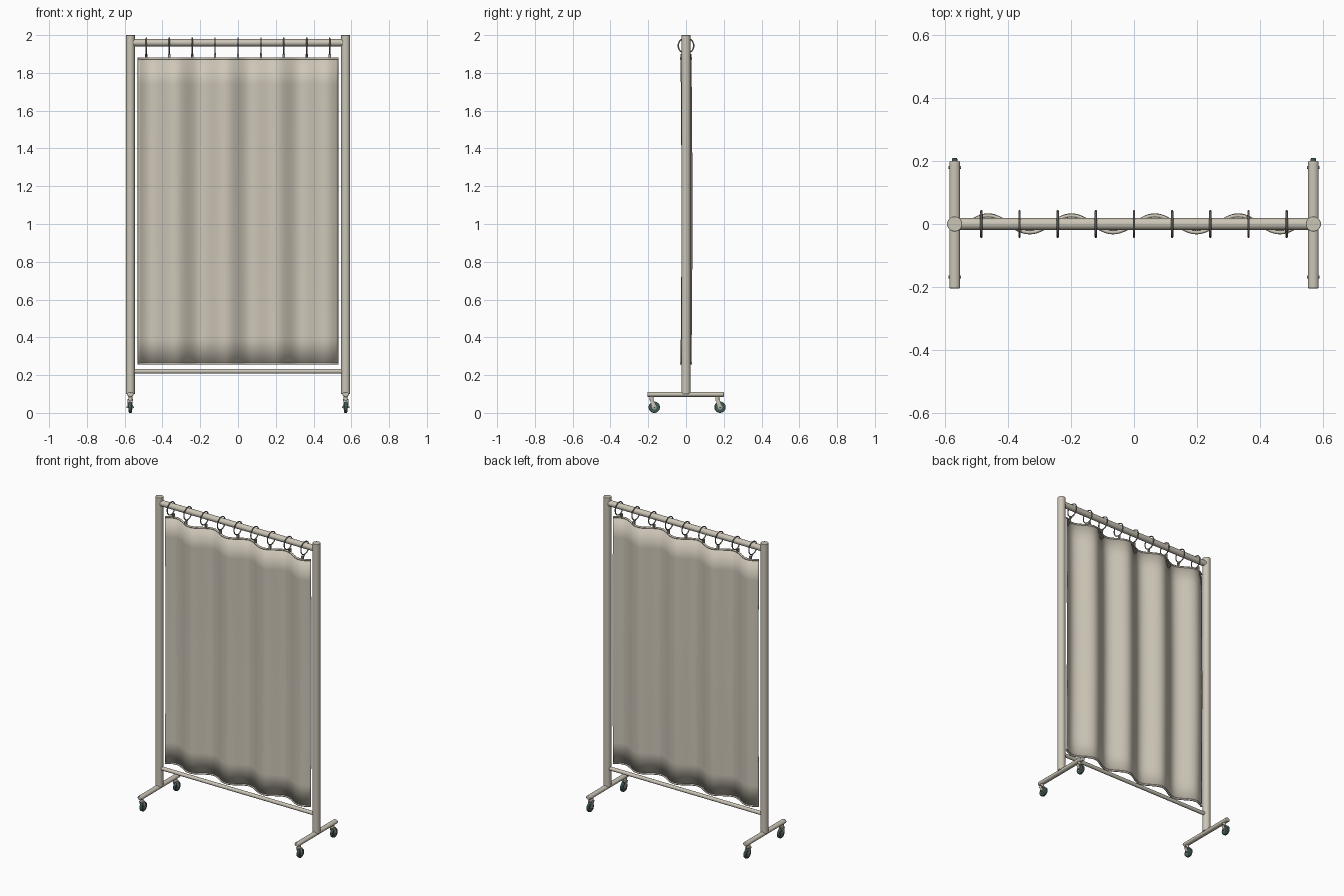
import bpy, bmesh, math
from mathutils import Vector

cube = bpy.data.objects.get("Cube")
if cube:
    bpy.data.objects.remove(cube, do_unlink=True)


def material(name, rgb, metallic=0.0):
    m = bpy.data.materials.new(name)
    m.use_nodes = True
    m.diffuse_color = (*rgb, 1)
    bsdf = m.node_tree.nodes["Principled BSDF"]
    bsdf.inputs["Base Color"].default_value = (*rgb, 1)
    bsdf.inputs["Roughness"].default_value = 0.6
    return m


FRAME = material("warm grey paint", (0.60, 0.56, 0.47))
CLOTH = material("beige cloth", (0.62, 0.57, 0.48))
STEEL = material("grey steel", (0.33, 0.32, 0.29))
RUBBER = material("dark green rubber", (0.05, 0.10, 0.085))


def finish(obj, name, mat, angle=40):
    obj.name = name
    obj.data.materials.append(mat)
    bpy.ops.object.select_all(action='DESELECT')
    obj.select_set(True)
    bpy.context.view_layer.objects.active = obj
    bpy.ops.object.shade_smooth_by_angle(angle=math.radians(angle))
    return obj


def rod(name, a, b, radius, mat, sides=24, bevel=0.0):
    a, b = Vector(a), Vector(b)
    bpy.ops.mesh.primitive_cylinder_add(vertices=sides, radius=radius,
                                        depth=(b - a).length, location=(a + b) / 2)
    obj = bpy.context.object
    obj.rotation_euler = (b - a).to_track_quat('Z', 'Y').to_euler()
    if bevel:
        mod = obj.modifiers.new("Rounded rim", 'BEVEL')
        mod.width, mod.segments = bevel, 2
    return finish(obj, name, mat)


def ring(name, centre, major, minor, mat, sides=32):
    bpy.ops.mesh.primitive_torus_add(location=centre, rotation=(0, math.pi / 2, 0),
                                     major_radius=major, minor_radius=minor,
                                     major_segments=sides, minor_segments=8)
    return finish(bpy.context.object, name, mat)


def box(name, centre, size, mat, tilt=0.0):
    bpy.ops.mesh.primitive_cube_add(size=1, location=centre, rotation=(tilt, 0, 0))
    obj = bpy.context.object
    obj.scale = size
    return finish(obj, name, mat)


def fold(x, t):
    """Depth of the cloth at width x and height fraction t."""
    return 0.027 * math.sin(8 * math.pi * x / (2 * HALF)) + 0.005 * math.sin(math.pi * t)


HALF, LOW, HIGH = 0.53, 0.262, 1.876

# Hanging cloth: a folded sheet with thickness
cols, rows = 96, 12
bm = bmesh.new()
grid = []
for j in range(rows + 1):
    t = j / rows
    xs = [HALF * (2 * i / cols - 1) for i in range(cols + 1)]
    grid.append([bm.verts.new((x, fold(x, t), LOW + t * (HIGH - LOW))) for x in xs])
for low, high in zip(grid, grid[1:]):
    for i in range(cols):
        bm.faces.new((low[i], low[i + 1], high[i + 1], high[i]))
mesh = bpy.data.meshes.new("curtain")
bm.to_mesh(mesh)
bm.free()
curtain = bpy.data.objects.new("curtain", mesh)
bpy.context.collection.objects.link(curtain)
solid = curtain.modifiers.new("Cloth thickness", 'SOLIDIFY')
solid.thickness, solid.offset = 0.004, 0
finish(curtain, "curtain", CLOTH)

# Rolled hems along the top and bottom of the cloth
for label, z, t in (("top", HIGH, 1), ("bottom", LOW, 0)):
    curve = bpy.data.curves.new(label + "_hem", 'CURVE')
    curve.dimensions = '3D'
    curve.bevel_depth, curve.bevel_resolution = 0.006, 2
    curve.use_fill_caps = True
    line = curve.splines.new('POLY')
    line.points.add(cols)
    for i, p in enumerate(line.points):
        x = HALF * (2 * i / cols - 1)
        p.co = (x, fold(x, t), z, 1)
    curve.materials.append(CLOTH)
    bpy.context.collection.objects.link(bpy.data.objects.new(label + "_hem", curve))

# Horizontal rails
rod("top_rail", (-0.57, 0, 1.96), (0.57, 0, 1.96), 0.019, FRAME)
rod("bottom_rail", (-0.57, 0, 0.22), (0.57, 0, 0.22), 0.012, FRAME)

# Curtain rings, each with a hook and a clip on the hem
for i in range(9):
    x = 0.1213 * (i - 4)
    y = fold(x, 1)
    ring("curtain_ring", (x, 0, 1.944), 0.041, 0.0035, STEEL)
    rod("ring_hook", (x, 0, 1.904), (x, y, 1.885), 0.004, STEEL, 10)
    box("hem_clip", (x, y, 1.888), (0.012, 0.012, 0.026), STEEL)

# Uprights, feet and casters on both sides
for side, s in (("left", 1), ("right", -1)):
    x = 0.57 * s
    rod(side + "_post", (x, 0, 0.1), (x, 0, 2), 0.024, FRAME, 32, 0.002)
    foot = rod(side + "_foot", (x, -0.205, 0.098), (x, 0.2, 0.098), 0.017, FRAME, 24, 0.004)
    foot.scale.x = 1
    # Flatten the foot tube slightly
    for v in foot.data.vertices:
        v.co.y *= 0.8
    for end, y in (("front", -0.168), ("back", 0.18)):
        tag = f"{side}_{end}_"
        stem = y - 0.014
        rod(tag + "caster_stem", (x, stem, 0.066), (x, stem, 0.09), 0.011, FRAME, 16)
        box(tag + "caster_crown", (x, stem + 0.002, 0.067), (0.03, 0.022, 0.006), FRAME)
        for d in (-1, 1):
            box(tag + "caster_fork", (x + 0.0125 * d, y - 0.007, 0.049),
                (0.004, 0.018, 0.044), FRAME, 0.32)
        rod(tag + "wheel", (x - 0.0085, y, 0.03), (x + 0.0085, y, 0.03), 0.03, RUBBER, 28, 0.004)
        rod(tag + "wheel_hub", (x - 0.0105, y, 0.03), (x + 0.0105, y, 0.03), 0.013, STEEL, 20)
        rod(tag + "axle", (x - 0.02, y, 0.03), (x + 0.02, y, 0.03), 0.005, STEEL, 12)
